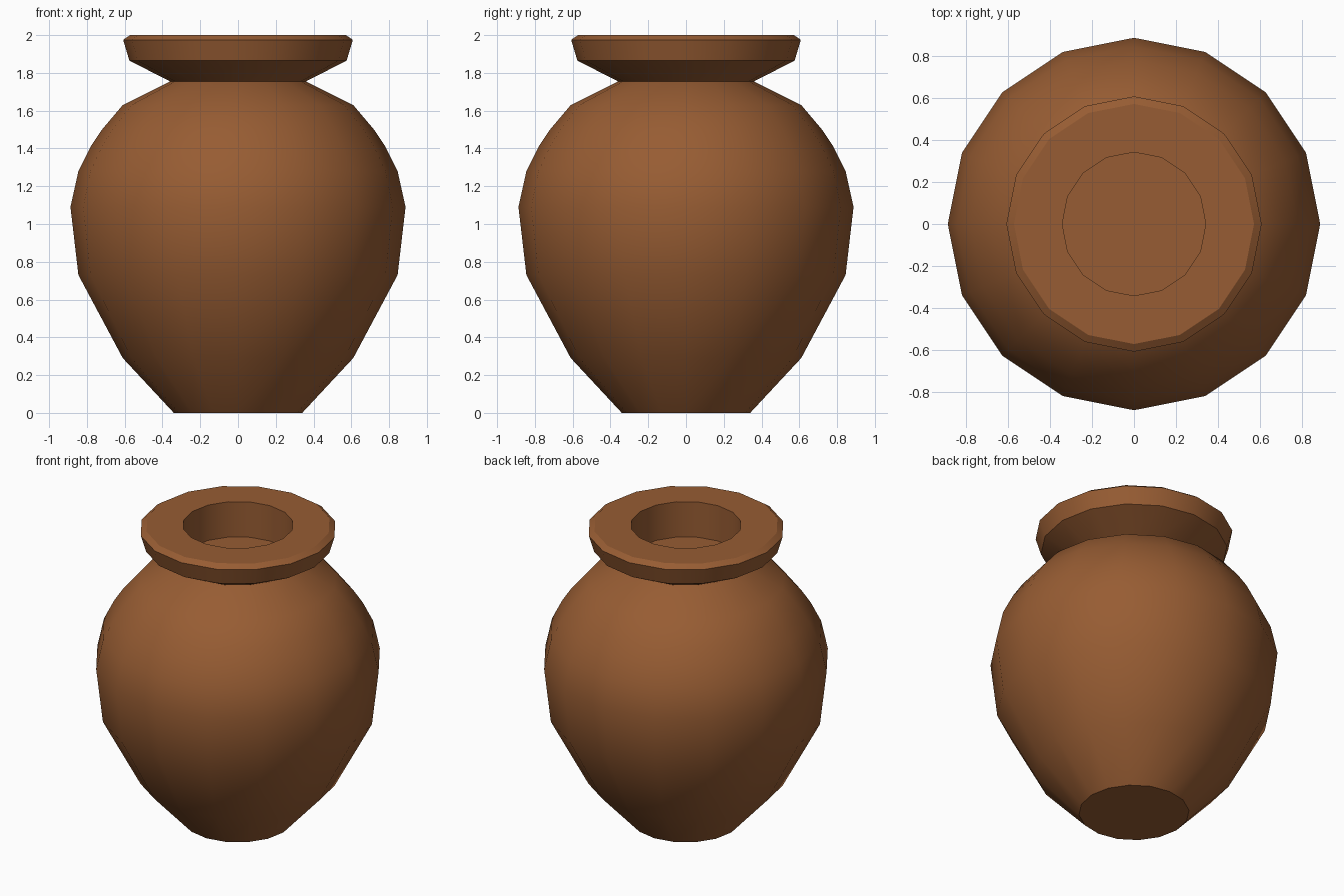
import bpy, bmesh, math

if "Cube" in bpy.data.objects:
    bpy.data.objects.remove(bpy.data.objects["Cube"])

SIDES = 16
clay = bpy.data.materials.new("brown_clay")
clay.diffuse_color = (0.31, 0.108, 0.033, 1.0)
clay.use_nodes = True
clay.node_tree.nodes["Principled BSDF"].inputs["Base Color"].default_value = clay.diffuse_color


def lathe(name, profile, cap_start=False, cap_end=False, angle=30):
    """Revolve (radius, height) points around z."""
    bm = bmesh.new()
    rings = []
    for r, z in profile:
        rings.append([bm.verts.new((r * math.cos(2 * math.pi * i / SIDES),
                                    r * math.sin(2 * math.pi * i / SIDES), z))
                      for i in range(SIDES)])
    for a, b in zip(rings, rings[1:]):
        for i in range(SIDES):
            j = (i + 1) % SIDES
            bm.faces.new((a[i], a[j], b[j], b[i]))
    if cap_start:
        bm.faces.new(rings[0][::-1])
    if cap_end:
        bm.faces.new(rings[-1])
    me = bpy.data.meshes.new(name)
    bm.to_mesh(me)
    bm.free()
    me.materials.append(clay)
    ob = bpy.data.objects.new(name, me)
    bpy.context.collection.objects.link(ob)
    bpy.ops.object.select_all(action='DESELECT')
    ob.select_set(True)
    bpy.context.view_layer.objects.active = ob
    bpy.ops.object.shade_smooth_by_angle(angle=math.radians(angle))
    return ob


# Round pot body with a flat base
lathe("pot_body",
      [(0.34, 0), (0.61, 0.29), (0.845, 0.73), (0.887, 1.09), (0.845, 1.28),
       (0.78, 1.41), (0.72, 1.50), (0.61, 1.63), (0.36, 1.755)],
      cap_start=True)

# Flared rim, bevelled lip, mouth wall and the floor inside the mouth
lathe("pot_rim",
      [(0.36, 1.755), (0.575, 1.865), (0.608, 1.975), (0.572, 2.0),
       (0.342, 2.0), (0.342, 1.76)],
      cap_end=True)
